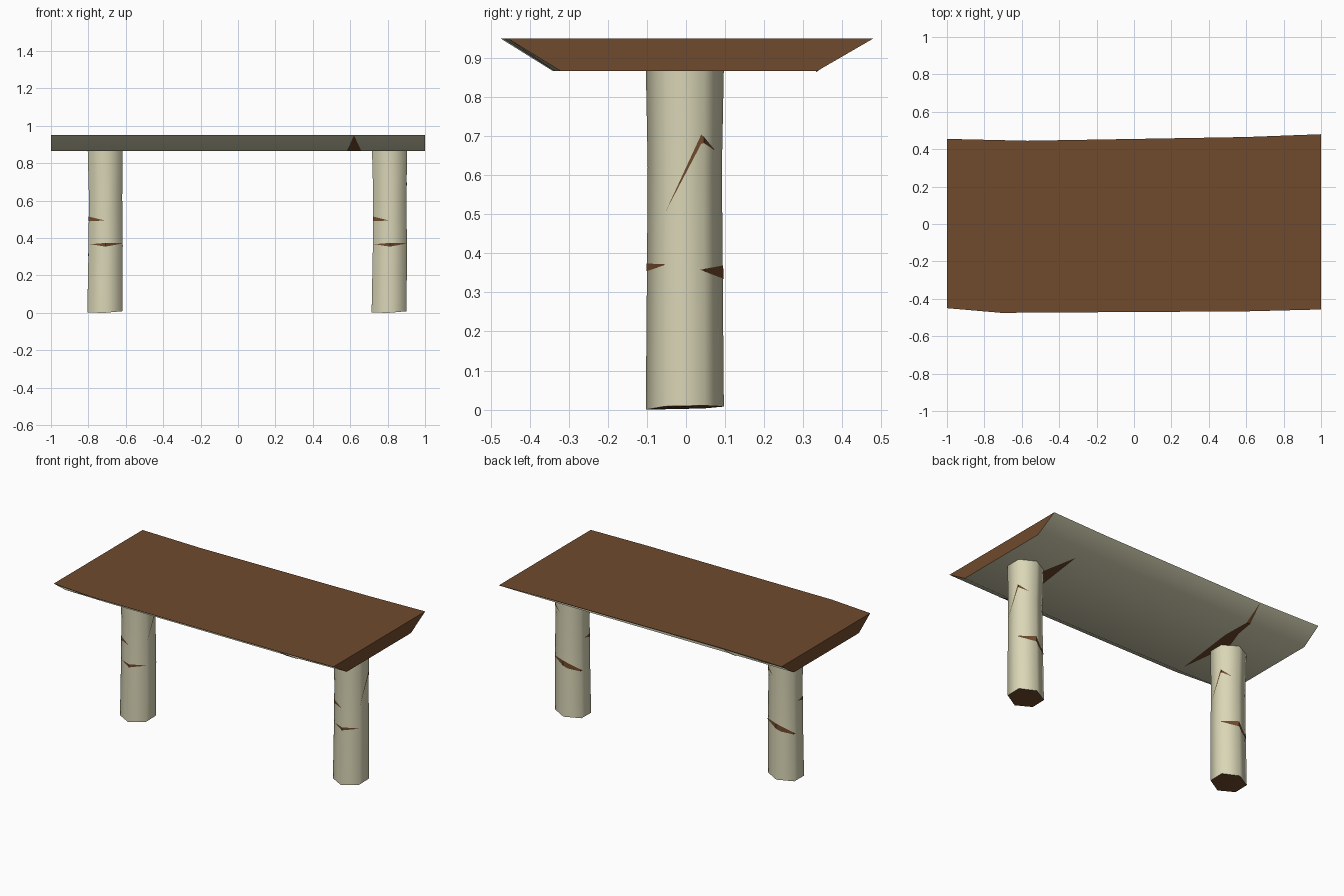
import bpy
import math

if "Cube" in bpy.data.objects:
    bpy.data.objects.remove(bpy.data.objects["Cube"])


def material(name, color):
    m = bpy.data.materials.new(name)
    m.diffuse_color = (*color, 1)
    m.use_nodes = True
    m.node_tree.nodes["Principled BSDF"].inputs["Base Color"].default_value = m.diffuse_color
    return m


BARK = material("bark", (0.70, 0.67, 0.47))
WOOD = material("cut_wood", (0.16, 0.068, 0.026))


def build(name, verts, faces, mats, wood=(), smooth=None):
    me = bpy.data.meshes.new(name)
    me.from_pydata(verts, [], faces)
    for m in mats:
        me.materials.append(m)
    for i in wood:
        me.polygons[i].material_index = 1
    ob = bpy.data.objects.new(name, me)
    bpy.context.collection.objects.link(ob)
    if smooth:
        bpy.ops.object.select_all(action='DESELECT')
        ob.select_set(True)
        bpy.context.view_layer.objects.active = ob
        bpy.ops.object.shade_smooth_by_angle(angle=math.radians(smooth))
    return ob


# Tabletop: half-log plank; each station = front top, back top, back bottom, front bottom
TOP, LOW = 0.95, 0.866
stations = [
    # front x, back x, front y, back y, low back y, low front y
    (-1.0, -1.0, -0.45, 0.455, 0.33, -0.335),
    (-0.71, -0.57, -0.475, 0.445, 0.33, -0.34),
    (0.6, 0.6, -0.467, 0.465, 0.335, -0.335),
    (1.0, 1.0, -0.457, 0.48, 0.335, -0.32),
]
verts, faces, wood = [], [], []
for fx, bx, fy, by, lby, lfy in stations:
    verts += [(fx, fy, TOP), (bx, by, TOP), (bx, lby, LOW), (fx, lfy, LOW)]
for s in range(3):
    for k in range(4):
        a, b = s * 4 + k, s * 4 + (k + 1) % 4
        if k == 0:
            wood.append(len(faces))
        faces.append((a, a + 4, b + 4, b))
wood += [len(faces), len(faces) + 1]
faces += [(0, 1, 2, 3), (15, 14, 13, 12)]
build("tabletop", verts, faces, [BARK, WOOD], wood, 45)

# Splits in the underside of the tabletop
e = LOW - 0.002
build("tabletop_splits", [
    (-0.615, -0.287, e), (-0.56, 0.15, e), (-0.565, 0.332, e), (-0.61, 0.21, e), (-0.66, 0.07, e),
    (-0.59, 0.334, e), (-0.57, 0.449, TOP - 0.002),
    (0.665, 0.274, e), (0.71, 0.04, e), (0.66, -0.336, e), (0.582, -0.336, e),
    (0.62, -0.469, TOP - 0.001)],
    [(0, 4, 3, 1), (1, 3, 5, 2), (2, 5, 6), (7, 8, 9, 10), (9, 11, 10)], [WOOD])

# Legs: six-sided logs, slightly waisted
RINGS = [(0.0, 1.0, 0.0), (0.36, 0.97, 0.004), (0.62, 0.95, 0.004), (0.875, 1.0, 0.002)]


def on_log(u, z, grow=1.0):
    """Point on the log: u counts sides around from the front corner."""
    for (z0, s0, d0), (z1, s1, d1) in zip(RINGS, RINGS[1:]):
        if z <= z1:
            break
    t = (z - z0) / (z1 - z0)
    r = 0.104 * (s0 + (s1 - s0) * t) * grow
    k, f = math.floor(u), u - math.floor(u)
    a, b = [math.radians(-90 + 60 * (k + i)) for i in (0, 1)]
    x = math.cos(a) * (1 - f) + math.cos(b) * f
    y = math.sin(a) * (1 - f) + math.sin(b) * f
    return (x * r * 1.04 + d0 + (d1 - d0) * t, y * r * 0.96 - 0.003, z)


leg_verts = [on_log(k, z) for z, _, _ in RINGS for k in range(6)]
for k in range(6):
    x, y, _ = leg_verts[k]
    leg_verts[k] = (x, y, 0.006 + 0.04 * x + 0.02 * y if k else 0.0)
leg_faces = [(r * 6 + k, r * 6 + (k + 1) % 6, r * 6 + 6 + (k + 1) % 6, r * 6 + 6 + k)
             for r in range(3) for k in range(6)]
leg_faces += [(5, 4, 3, 2, 1, 0), tuple(range(18, 24))]

# Bark cracks: (position around, height, half thickness) along each crack
cracks = [
    [(5.1, 0.367, 0.0), (6.0, 0.364, 0.01), (6.95, 0.371, 0.001)],
    [(4.45, 0.505, 0.0), (5.0, 0.503, 0.012), (5.9, 0.494, 0.001)],
    [(1.0, 0.508, 0.0), (1.93, 0.692, 0.012), (2.0, 0.69, 0.008), (2.55, 0.665, 0.001)],
    [(1.9, 0.358, 0.0), (2.0, 0.357, 0.003), (3.0, 0.352, 0.017), (3.3, 0.335, 0.017),
     (4.0, 0.31, 0.006), (4.2, 0.305, 0.0)],
]
cv, cf = [], []
for crack in cracks:
    for i, (u, z, h) in enumerate(crack):
        n = len(cv)
        cv += [on_log(u, z - h, 1.015), on_log(u, z + h, 1.015)]
        if i:
            cf.append((n - 2, n, n + 1, n - 1))

for side, x in (("left", -0.712), ("right", 0.808)):
    leg = build(side + "_leg", leg_verts, leg_faces, [BARK, WOOD], [18], 65)
    splits = build(side + "_leg_cracks", cv, cf, [WOOD])
    leg.location.x = splits.location.x = x
